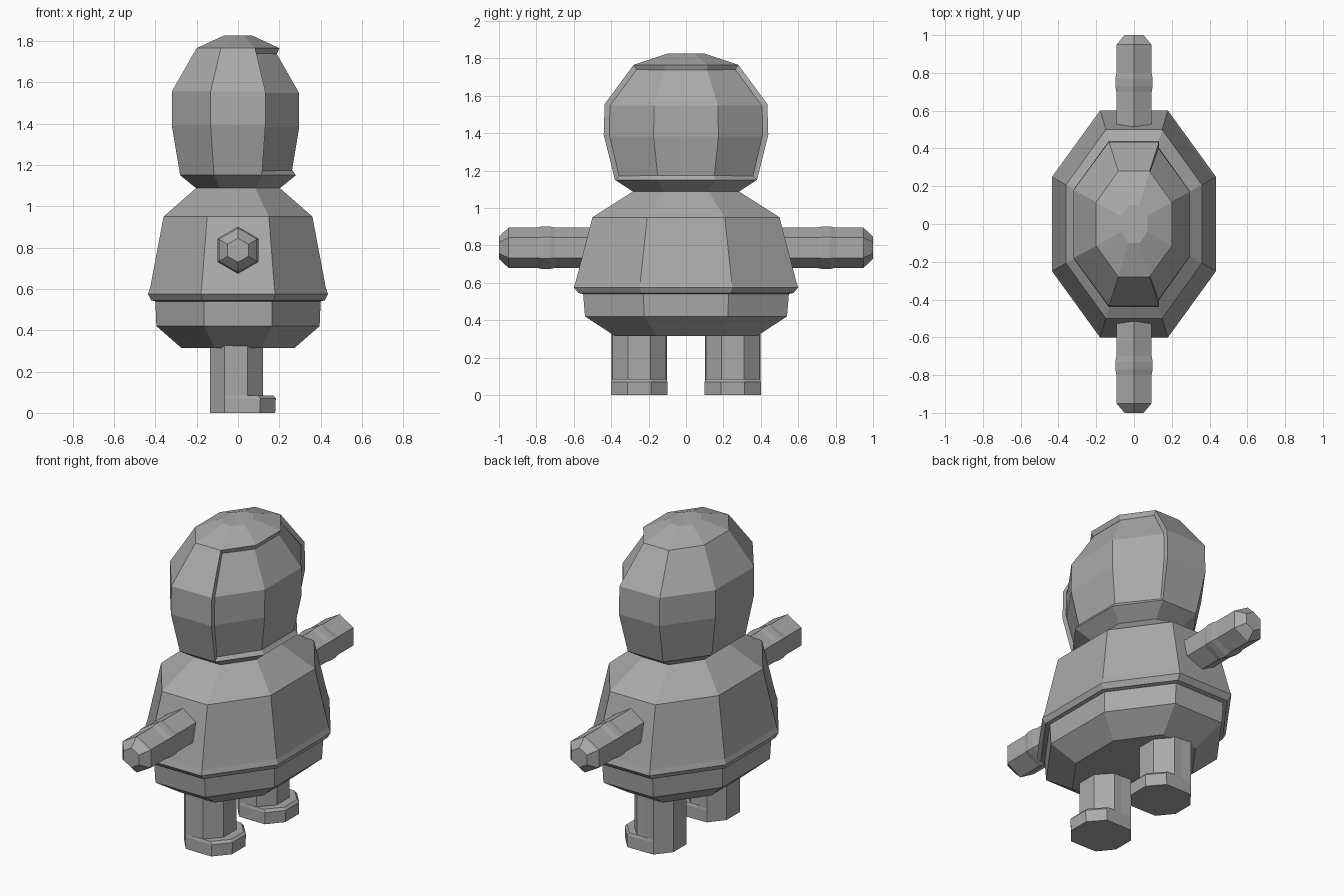
import bpy, bmesh, math

if "Cube" in bpy.data.objects:
    bpy.data.objects.remove(bpy.data.objects["Cube"])

grey = bpy.data.materials.new("plain grey")
grey.diffuse_color = (0.4, 0.4, 0.4, 1)
grey.use_nodes = True
grey.node_tree.nodes["Principled BSDF"].inputs["Base Color"].default_value = grey.diffuse_color


def finish(name, bm):
    bmesh.ops.recalc_face_normals(bm, faces=bm.faces)
    me = bpy.data.meshes.new(name)
    bm.to_mesh(me)
    bm.free()
    ob = bpy.data.objects.new(name, me)
    me.materials.append(grey)
    bpy.context.collection.objects.link(ob)
    return ob


def loft(rings):
    """Skin a stack of equal-length point rings and cap both ends."""
    bm = bmesh.new()
    loops = [[bm.verts.new(p) for p in r] for r in rings]
    n = len(loops[0])
    for a, b in zip(loops, loops[1:]):
        for i in range(n):
            j = (i + 1) % n
            bm.faces.new((a[i], a[j], b[j], b[i]))
    bm.faces.new(loops[0])
    bm.faces.new(loops[-1])
    return bm


def octagon(rx, ry, z, cx=0.0):
    """Flat-sided octagon whose half widths are rx and ry."""
    k = 1 / math.cos(math.pi / 8)
    return [(cx + rx * k * math.cos((i + .5) * math.pi / 4),
             ry * k * math.sin((i + .5) * math.pi / 4), z) for i in range(8)]


# Body with coat lip: (half x, half y, z)
body = [(.275, .38, .315), (.395, .54, .42), (.40, .55, .54), (.42, .575, .545),
        (.435, .60, .575), (.425, .59, .605), (.36, .50, .95), (.20, .28, 1.09),
        (.19, .27, 1.11)]
finish("body", loft([octagon(*r) for r in body]))

# Head core, set back at the face
head = [(.20, .28, 1.085), (.28, .38, 1.15), (.32, .44, 1.39), (.32, .435, 1.555),
        (.20, .28, 1.765), (.07, .10, 1.825)]
finish("head", loft([octagon(rx - .022, ry - .022, z - .008, -.002) for rx, ry, z in head]))

# Hair shell, open over the three front sides
bm = loft([octagon(*r) for r in head])
face = [f for f in bm.faces if f.normal.length >= 0
        and f.calc_center_median().x > .06 and 1.15 < f.calc_center_median().z < 1.76]
bmesh.ops.delete(bm, geom=face, context='FACES')
hair = finish("hair", bm)
mod = hair.modifiers.new("thickness", 'SOLIDIFY')
mod.thickness = .03
mod.offset = -1

# Arms: six-sided, with cuff and tapered hand end
arm = [(.45, .108), (.70, .108), (.73, .114), (.77, .114), (.80, .107), (.95, .107), (1.0, .058)]
for s, side in ((1, "left"), (-1, "right")):
    finish(side + "_arm", loft([[(r * math.sin(i * math.pi / 3), s * y,
                                  .787 + r * math.cos(i * math.pi / 3))
                                 for i in range(6)] for y, r in arm]))

# Legs and shoes
for s, side in ((1, "left"), (-1, "right")):
    def outline(front, half, z):
        side_pts = [(front, .42 * half), (front - .075, half), (0, half),
                    (-.065, .148), (-.135, .062)]
        pts = side_pts + [(x, -y) for x, y in reversed(side_pts)]
        return [(x, y + s * .25, z) for x, y in pts]
    finish(side + "_leg", loft([outline(.122, .143, z) for z in (.05, .36)]))
    finish(side + "_shoe", loft([outline(.18, .15, 0), outline(.183, .15, .07),
                                 outline(.17, .145, .085)]))
